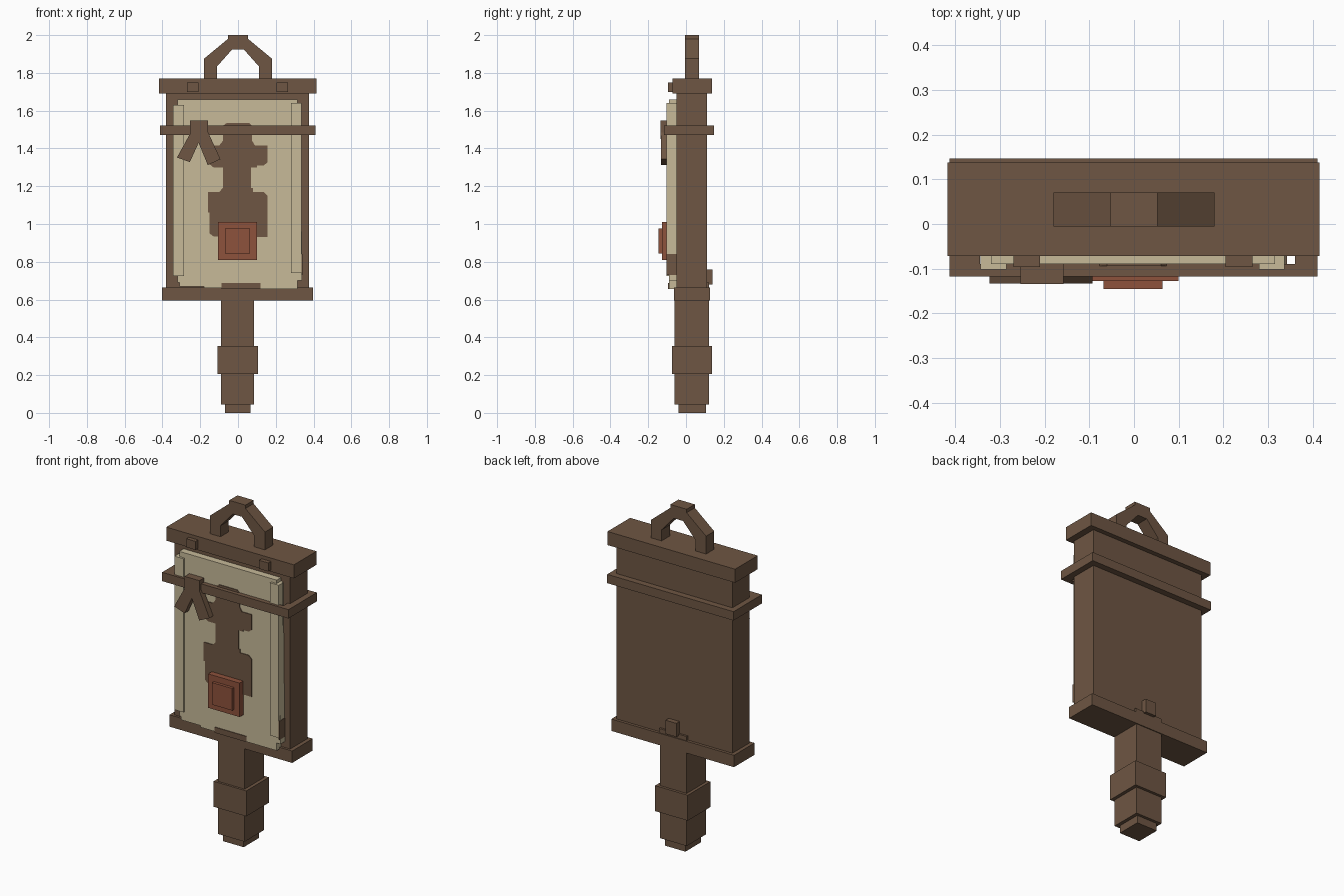
import bpy
import bmesh


def material(name, rgb):
    m = bpy.data.materials.new(name)
    m.diffuse_color = (*rgb, 1)
    return m


WOOD = material("wood brown", (0.156, 0.093, 0.056))
PAPER = material("parchment cream", (0.570, 0.490, 0.318))
WAX = material("wax red", (0.270, 0.084, 0.045))


def prism(name, outline, y0, y1, mat):
    """Extrude an (x, z) outline from y0 (front) to y1 (back)."""
    bm = bmesh.new()
    front = bm.faces.new([bm.verts.new((x, y0, z)) for x, z in outline])
    ext = bmesh.ops.extrude_face_region(bm, geom=[front])
    moved = [v for v in ext["geom"] if isinstance(v, bmesh.types.BMVert)]
    bmesh.ops.translate(bm, verts=moved, vec=(0, y1 - y0, 0))
    bmesh.ops.recalc_face_normals(bm, faces=bm.faces)
    me = bpy.data.meshes.new(name)
    bm.to_mesh(me)
    bm.free()
    me.materials.append(mat)
    ob = bpy.data.objects.new(name, me)
    bpy.context.collection.objects.link(ob)
    return ob


def box(name, x0, x1, y0, y1, z0, z1, mat=WOOD):
    return prism(name, [(x0, z0), (x1, z0), (x1, z1), (x0, z1)], y0, y1, mat)


def mirrored(half):
    """Complete an outline drawn on the +x side."""
    return half + [(-x, z) for x, z in reversed(half)]


# Handle
box("handle_tip", -0.07, 0.065, -0.04, 0.105, 0, 0.06)
box("handle", -0.09, 0.085, -0.06, 0.122, 0.045, 0.62)
box("handle_ring", -0.108, 0.105, -0.073, 0.138, 0.205, 0.355)

# Case body with end bars
box("body", -0.38, 0.375, -0.05, 0.11, 0.62, 1.72)
box("bottom_bar", -0.402, 0.398, -0.064, 0.127, 0.595, 0.665)
box("top_bar", -0.417, 0.415, -0.072, 0.138, 1.69, 1.77)
for side, x in (("left", -0.24), ("right", 0.235)):
    box("peg_" + side, x - 0.03, x + 0.03, -0.096, -0.06, 1.70, 1.75)

# Hanging loop
outer = [(0.18, 1.76), (0.18, 1.875), (0.053, 1.98), (0.053, 2.0)]
inner = [(0.03, 1.925), (0.11, 1.835), (0.11, 1.76)]
loop = outer + [(-x, z) for x, z in reversed(outer)]
loop += [(-x, z) for x, z in reversed(inner)] + inner
prism("hanging_loop", loop, -0.006, 0.07, WOOD)

# Back latch
box("latch_plate", -0.09, 0.09, 0.10, 0.122, 0.66, 0.69)
box("latch_knob", -0.035, 0.035, 0.10, 0.14, 0.68, 0.76)

# Parchment sheet with worn edges and curled sides
sheet = [(-0.31, 0.69), (-0.31, 0.67), (-0.18, 0.67), (-0.18, 0.66), (0.12, 0.66),
         (0.12, 0.655), (0.315, 0.655), (0.315, 0.70), (0.34, 0.70), (0.34, 0.735),
         (0.33, 1.64), (0.315, 1.64), (0.315, 1.66), (-0.32, 1.66), (-0.32, 1.63),
         (-0.335, 1.63), (-0.335, 0.73), (-0.32, 0.73), (-0.32, 0.69)]
prism("parchment", sheet, -0.09, -0.045, PAPER)
box("left_curl", -0.343, -0.285, -0.102, -0.06, 0.725, 1.63, PAPER)
box("right_curl", 0.28, 0.337, -0.102, -0.06, 0.74, 1.64, PAPER)
box("curl_stain", 0.336, 0.342, -0.102, -0.05, 0.73, 0.84)
box("bottom_stain", -0.088, 0.12, -0.094, -0.088, 0.655, 0.688)

# Painted figure on the sheet
figure = [(-0.08, 0.93), (0.155, 0.93), (0.155, 1.15), (0.135, 1.17), (0.08, 1.17),
          (0.08, 1.19), (0.07, 1.19), (0.07, 1.30), (0.10, 1.30), (0.10, 1.31),
          (0.135, 1.31), (0.155, 1.325), (0.155, 1.415), (0.09, 1.415), (0.075, 1.44),
          (0.075, 1.52), (0.06, 1.535), (-0.06, 1.535), (-0.08, 1.52), (-0.08, 1.44),
          (-0.10, 1.415), (-0.155, 1.415), (-0.155, 1.32), (-0.13, 1.30), (-0.08, 1.30),
          (-0.08, 1.19), (-0.10, 1.17), (-0.16, 1.17), (-0.16, 1.06), (-0.15, 1.06),
          (-0.15, 0.95), (-0.13, 0.935)]
prism("painted_figure", figure, -0.094, -0.088, WOOD)

# Wax seal
box("seal_base", -0.105, 0.10, -0.128, -0.085, 0.81, 1.01, WAX)
box("seal_stamp", -0.068, 0.064, -0.145, -0.12, 0.845, 0.975, WAX)

# Strap around the case
box("strap_front", -0.413, 0.411, -0.117, -0.09, 1.47, 1.522)
box("strap_back", -0.413, 0.411, 0.10, 0.147, 1.47, 1.522)
box("strap_left", -0.413, -0.345, -0.10, 0.12, 1.47, 1.522)
box("strap_right", 0.36, 0.411, -0.10, 0.12, 1.47, 1.522)

# Strap knot with two tails
box("knot", -0.254, -0.158, -0.134, -0.09, 1.45, 1.547)
prism("left_tail", [(-0.25, 1.485), (-0.323, 1.352), (-0.255, 1.328), (-0.19, 1.47)],
      -0.133, -0.098, WOOD)
prism("right_tail", [(-0.225, 1.47), (-0.16, 1.312), (-0.093, 1.343), (-0.16, 1.49)],
      -0.133, -0.098, WOOD)
